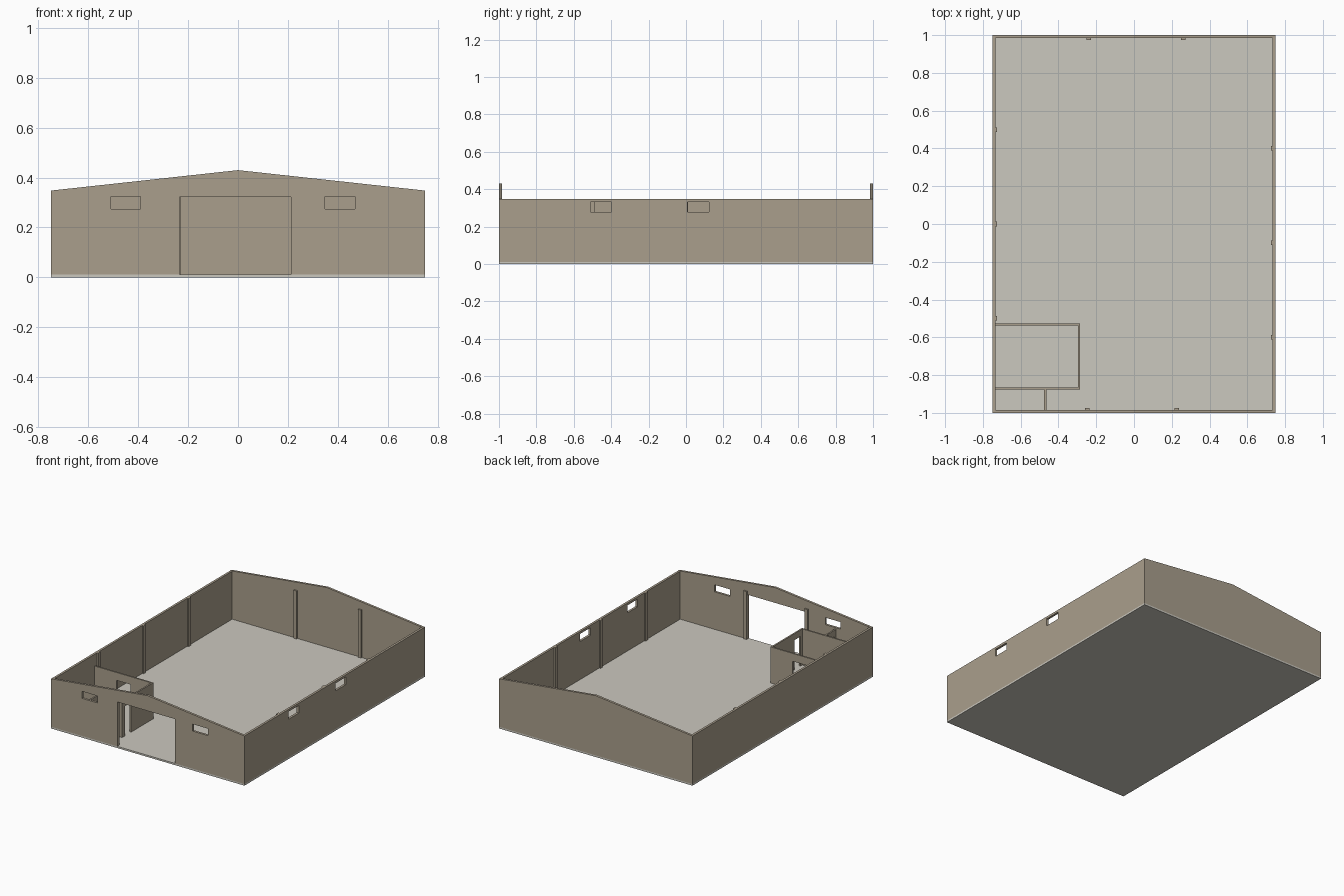
import bpy
from math import pi

if "Cube" in bpy.data.objects:
    bpy.data.objects.remove(bpy.data.objects["Cube"])

FLOOR, EAVE, RIDGE = 0.012, 0.348, 0.43
T, PT = 0.016, 0.011           # outer and partition wall thickness
PART_H, DOOR_H = 0.265, 0.22   # partition and inner door heights


def material(name, rgb):
    m = bpy.data.materials.new(name)
    m.diffuse_color = (*rgb, 1)
    m.use_nodes = True
    m.node_tree.nodes["Principled BSDF"].inputs["Base Color"].default_value = m.diffuse_color
    return m


wall_mat = material("wall_tan", (0.40, 0.345, 0.265))
floor_mat = material("floor_grey", (0.60, 0.58, 0.52))


def box(name, x0, x1, y0, y1, z0, z1, mat):
    bpy.ops.mesh.primitive_cube_add(size=1, location=((x0 + x1) / 2, (y0 + y1) / 2, (z0 + z1) / 2))
    ob = bpy.context.object
    ob.name = name
    ob.scale = (x1 - x0, y1 - y0, z1 - z0)
    bpy.ops.object.transform_apply(location=False, rotation=False, scale=True)
    ob.data.materials.append(mat)
    return ob


def rect(u0, u1, v0, v1):
    return [(u0, v0), (u1, v0), (u1, v1), (u0, v1)]


def panel(name, outline, holes, axis, pos, thick):
    """Upright wall: filled 2D profile with holes, running along axis x or y at pos."""
    cu = bpy.data.curves.new(name, 'CURVE')
    cu.dimensions, cu.fill_mode, cu.extrude = '2D', 'BOTH', thick / 2
    for loop in [outline] + holes:
        sp = cu.splines.new('POLY')
        sp.points.add(len(loop) - 1)
        for p, (u, v) in zip(sp.points, loop):
            p.co = (u, v, 0, 1)
        sp.use_cyclic_u = True
    tmp = bpy.data.objects.new(name + "_profile", cu)
    bpy.context.collection.objects.link(tmp)
    dg = bpy.context.evaluated_depsgraph_get()
    me = bpy.data.meshes.new_from_object(tmp.evaluated_get(dg))
    bpy.data.objects.remove(tmp)
    me.materials.clear()
    me.materials.append(wall_mat)
    for poly in me.polygons:
        poly.use_smooth = False
    ob = bpy.data.objects.new(name, me)
    bpy.context.collection.objects.link(ob)
    ob.location = (0, pos, 0) if axis == 'x' else (pos, 0, 0)
    ob.rotation_euler = (pi / 2, 0, 0 if axis == 'x' else pi / 2)
    return ob


def doorway(u0, u1, height, d0, d1, top):
    """Rectangular wall outline with a floor-level door cut out of it."""
    return [(u0, FLOOR), (d0, FLOOR), (d0, top), (d1, top), (d1, FLOOR),
            (u1, FLOOR), (u1, height), (u0, height)]


# Floor slab
box("floor_slab", -0.75, 0.75, -1, 1, 0, FLOOR, floor_mat)

# Gable walls
gable_top = [(0.75, EAVE), (0, RIDGE), (-0.75, EAVE)]
panel("back_wall", [(-0.75, FLOOR), (0.75, FLOOR)] + gable_top, [], 'x', 1 - T / 2, T)
front = [(-0.75, FLOOR), (-0.234, FLOOR), (-0.234, 0.323), (0.213, 0.323),
         (0.213, FLOOR), (0.75, FLOOR)] + gable_top
panel("front_wall", front,
      [rect(-0.509, -0.391, 0.275, 0.324), rect(0.349, 0.469, 0.275, 0.324)], 'x', -1 + T / 2, T)

# Side walls
side = rect(-1 + T, 1 - T, FLOOR, EAVE)
panel("left_wall", side, [], 'y', -0.75 + T / 2, T)
panel("right_wall", side,
      [rect(-0.51, -0.398, 0.279, 0.332), rect(0.008, 0.123, 0.279, 0.332)], 'y', 0.75 - T / 2, T)

# Pilasters on the inner wall faces
W, D = 0.012, 0.01
xi, yi = 0.75 - T, 1 - T
for y in (-0.5, 0, 0.5):
    box("left_pilaster", -xi, -xi + D, y - W, y + W, FLOOR, EAVE, wall_mat)
for y in (-0.6, -0.1, 0.4):
    box("right_pilaster", xi - D, xi, y - W, y + W, FLOOR, EAVE, wall_mat)
for x in (-0.24, 0.26):
    box("back_pilaster", x - W, x + W, yi - D, yi, FLOOR, EAVE, wall_mat)
for x in (-0.247, 0.226):
    box("front_pilaster", x - W, x + W, -yi, -yi + D, FLOOR, EAVE, wall_mat)

# Corner office partitions
panel("office_back_partition", doorway(-xi, -0.286, PART_H, -0.565, -0.455, DOOR_H - 0.01),
      [], 'x', -0.533, PT)
panel("office_front_partition", rect(-xi, -0.286, FLOOR, PART_H), [], 'x', -0.87, PT)
panel("office_side_partition",
      doorway(-0.87 + PT / 2, -0.533 - PT / 2, PART_H, -0.845, -0.775, DOOR_H),
      [], 'y', -0.286 - PT / 2, PT)
panel("closet_partition", doorway(-yi, -0.87 - PT / 2, PART_H, -0.968, -0.9, DOOR_H),
      [], 'y', -0.47, PT)
